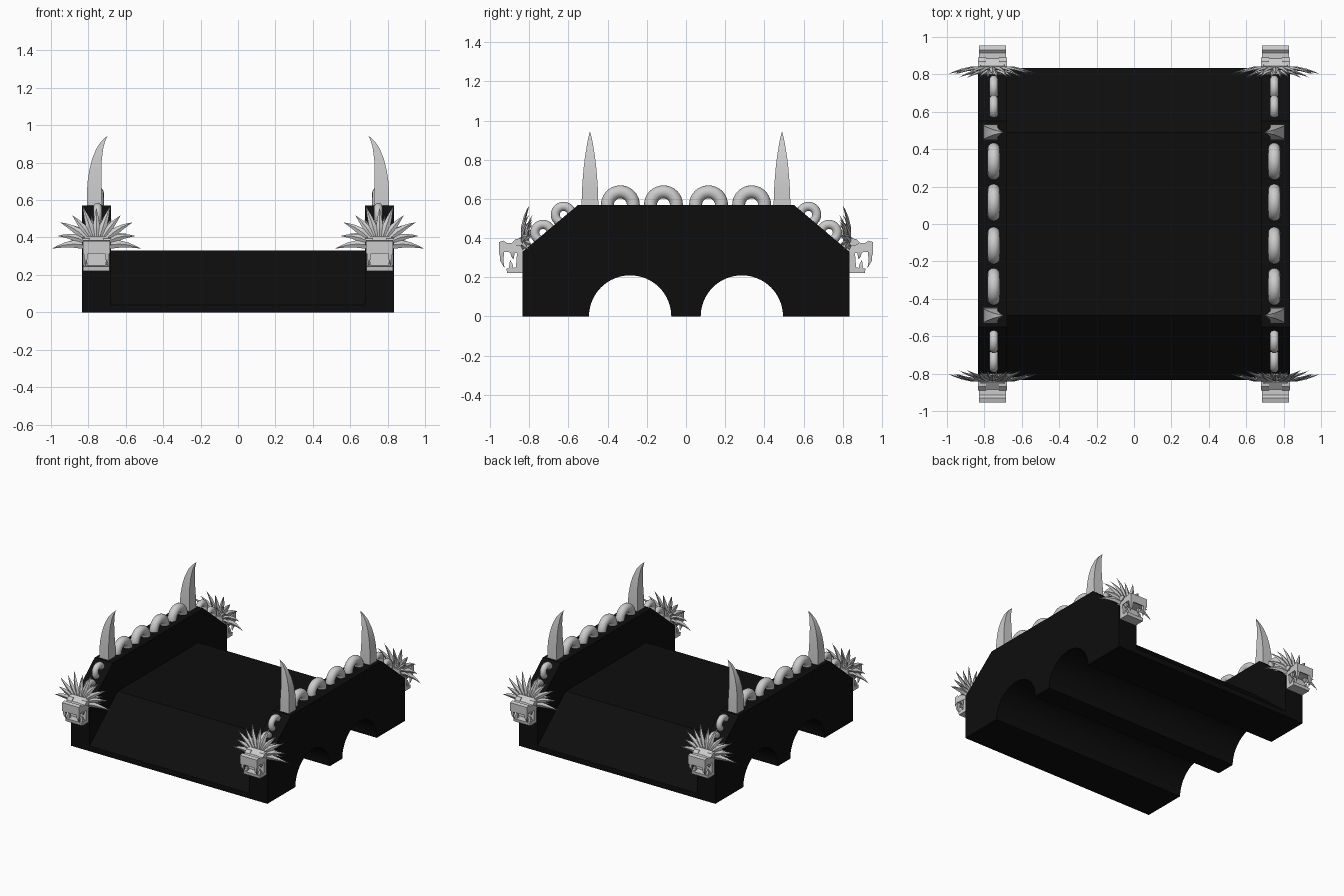
import bpy, bmesh, math
from mathutils import Vector as V

if "Cube" in bpy.data.objects:
    bpy.data.objects.remove(bpy.data.objects["Cube"])

black = bpy.data.materials.new("black_stone")
black.diffuse_color = (0.004, 0.004, 0.004, 1)
black.use_nodes = True
black.node_tree.nodes["Principled BSDF"].inputs["Base Color"].default_value = black.diffuse_color


def finish(name, bm, mirror="", mat=None, smooth=None):
    bmesh.ops.recalc_face_normals(bm, faces=bm.faces)
    me = bpy.data.meshes.new(name)
    bm.to_mesh(me)
    bm.free()
    ob = bpy.data.objects.new(name, me)
    bpy.context.collection.objects.link(ob)
    if mirror:
        m = ob.modifiers.new("mirror", 'MIRROR')
        m.use_axis = ("x" in mirror, "y" in mirror, False)
        m.use_mirror_merge = False
    if mat:
        me.materials.append(mat)
    if smooth:
        bpy.context.view_layer.objects.active = ob
        ob.select_set(True)
        bpy.ops.object.shade_smooth_by_angle(angle=math.radians(smooth))
        ob.select_set(False)
    return ob


def extrude_x(bm, profile, x0, x1):
    """Extrude a (y, z) outline from x0 to x1."""
    f = bm.faces.new([bm.verts.new((x0, y, z)) for y, z in profile])
    r = bmesh.ops.extrude_face_region(bm, geom=[f])
    vs = [v for v in r["geom"] if isinstance(v, bmesh.types.BMVert)]
    bmesh.ops.translate(bm, verts=vs, vec=(x1 - x0, 0, 0))


def loft(bm, sections, tip, diamond=False):
    """Four-sided spike: sections are (centre, half vector u, half vector v)."""
    rings = []
    for c, u, v in sections:
        pts = (c+u, c+v, c-u, c-v) if diamond else (c+u+v, c-u+v, c-u-v, c+u-v)
        rings.append([bm.verts.new(p) for p in pts])
    bm.faces.new(rings[0])
    for a, b in zip(rings, rings[1:]):
        for i in range(4):
            j = (i + 1) % 4
            bm.faces.new((a[i], a[j], b[j], b[i]))
    t = bm.verts.new(tip)
    for i in range(4):
        bm.faces.new((rings[-1][i], rings[-1][(i + 1) % 4], t))


# Underside with two arches, shared by deck and parapets
def underside():
    pts = [(-0.835, 0)]
    for cy in (-0.285, 0.285):
        for i in range(33):
            a = math.pi * (1 - i / 32)
            pts.append((cy + 0.21 * math.cos(a), 0.21 * math.sin(a)))
    return pts + [(0.835, 0)]


# Bridge deck with ramps
bm = bmesh.new()
extrude_x(bm, underside() + [(0.835, 0.04), (0.49, 0.33), (-0.49, 0.33), (-0.835, 0.04)], -0.68, 0.68)
finish("deck", bm, mat=black, smooth=30)

# Side parapets
bm = bmesh.new()
extrude_x(bm, underside() + [(0.835, 0.33), (0.55, 0.57), (-0.55, 0.57), (-0.835, 0.33)], 0.68, 0.835)
finish("parapets", bm, "x", black, smooth=30)

# Rings half sunk in the parapet tops (dragon body coils)
for k, (y, z, R, r) in enumerate([(-0.115, 0.57, 0.066, 0.033), (-0.335, 0.57, 0.066, 0.033),
                                  (-0.625, 0.52, 0.042, 0.023), (-0.73, 0.428, 0.042, 0.023)]):
    bpy.ops.mesh.primitive_torus_add(location=(0.75, y, z), rotation=(0, math.pi / 2, 0),
                                     major_radius=R, minor_radius=r,
                                     major_segments=40, minor_segments=16)
    ob = bpy.context.object
    ob.name = "coil_ring_%d" % k
    bpy.ops.object.transform_apply()
    bpy.ops.object.shade_smooth()
    m = ob.modifiers.new("mirror", 'MIRROR')
    m.use_axis = (True, True, False)
    ob.select_set(False)

# Tall curved horns
bm = bmesh.new()
secs = []
for z, x0, x1, w in [(0.56, 0.728, 0.808, 0.043), (0.64, 0.729, 0.808, 0.041), (0.70, 0.731, 0.804, 0.037),
                     (0.76, 0.731, 0.795, 0.032), (0.82, 0.728, 0.78, 0.025), (0.88, 0.72, 0.755, 0.015),
                     (0.915, 0.71, 0.73, 0.008)]:
    secs.append((V(((x0 + x1) / 2, -0.49, z)), V(((x1 - x0) / 2, 0, 0)), V((0, w, 0))))
loft(bm, secs, (0.697, -0.49, 0.945))
finish("horns", bm, "xy", smooth=30)

CX = 0.757
# Upper head: skull, brow and snout
bm = bmesh.new()
extrude_x(bm, [(-0.80, 0.31), (-0.80, 0.40), (-0.845, 0.405), (-0.885, 0.375), (-0.915, 0.375),
               (-0.93, 0.387), (-0.955, 0.38), (-0.955, 0.315), (-0.93, 0.33), (-0.87, 0.325)],
          CX - 0.072, CX + 0.072)
for v in bm.verts:                      # narrow the crown
    if v.co.z > 0.39:
        v.co.x = CX + (v.co.x - CX) * 0.85
finish("upper_jaws", bm, "xy")

bm = bmesh.new()
for s in (-1, 1):
    extrude_x(bm, [(-0.83, 0.36), (-0.83, 0.40), (-0.87, 0.395), (-0.89, 0.375), (-0.86, 0.36)],
              CX + s * 0.035, CX + s * 0.078)
finish("brows", bm, "xy")

# Lower jaw
bm = bmesh.new()
extrude_x(bm, [(-0.82, 0.33), (-0.82, 0.222), (-0.913, 0.222), (-0.916, 0.245), (-0.868, 0.25), (-0.862, 0.33)],
          CX - 0.071, CX + 0.071)
finish("lower_jaws", bm, "xy")

# Fangs
bm = bmesh.new()
for s in (-1, 1):
    for y, z, dz, dy in [(-0.94, 0.33, -0.085, 0.015), (-0.893, 0.24, 0.05, -0.005), (-0.885, 0.33, -0.04, 0.005)]:
        c = V((CX + s * 0.057, y, z))
        loft(bm, [(c, V((0.013, 0, 0)), V((0, 0.012, 0))),
                  (c + V((0, 0, dz * 0.55)), V((0.008, 0, 0)), V((0, 0.008, 0)))], c + V((0, dy, dz)))
finish("fangs", bm, "xy")

# Mane: fans of curved leaf-shaped spikes behind the head
bm = bmesh.new()
for count, lens, y0, wid in [(11, (0.24, 0.22), -0.825, 0.021), (10, (0.18, 0.15), -0.808, 0.016)]:
    for i in range(count):
        edge = 0 if count == 11 else 8
        a = math.radians(edge + (180 - 2 * edge) * i / (count - 1))
        d = V((math.cos(a), 0, math.sin(a)))
        side = V((-math.sin(a), 0, math.cos(a)))
        L = lens[i % 2]
        def at(t):
            p = V((CX, y0 + 0.025 * t * t - 0.05 * t * (1 - t), 0.34))
            return p + d * L * t + V((0, 0, -0.025 * math.sin(math.pi * t) * 0)) \
                + V((0, 0, 0.025 * math.sin(math.pi * t) * abs(math.cos(a))))
        loft(bm, [(at(t), side * wid * w, V((0, 0.010 * w, 0)))
                  for t, w in [(0.05, 0.6), (0.3, 1), (0.5, 0.95), (0.7, 0.65), (0.87, 0.3)]], at(1), True)
finish("manes", bm, "xy")
